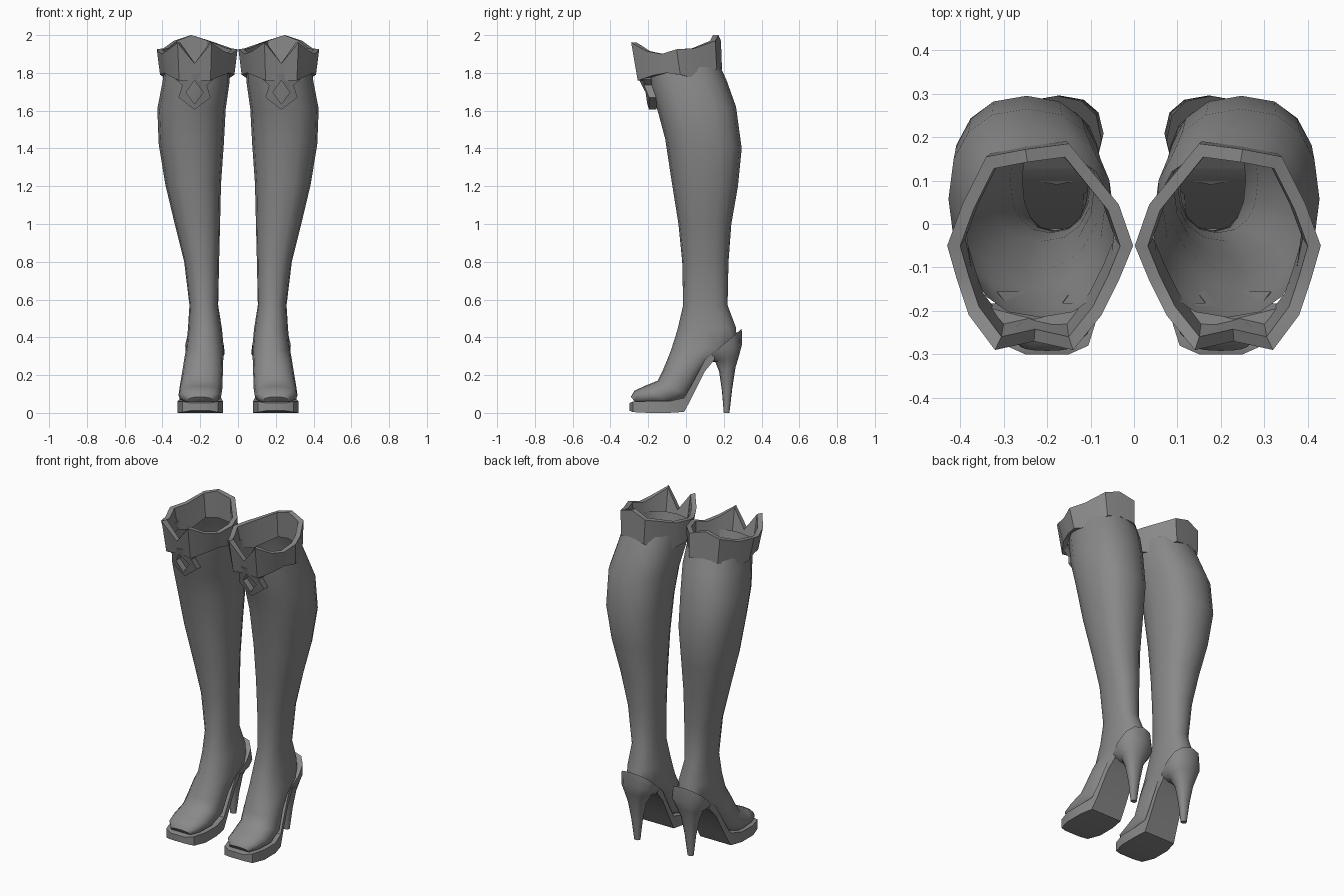
import bpy, bmesh, math

grey = bpy.data.materials.new("grey leather")
grey.diffuse_color = (0.25, 0.25, 0.25, 1)


def make(name, loops, cap_start=True, cap_end=True, wrap=False, smooth=50):
    """Skin closed loops of equal length; mirrored to make the pair."""
    bm = bmesh.new()
    rows = [[bm.verts.new(p) for p in loop] for loop in loops]
    n = len(rows[0])
    pairs = list(zip(rows, rows[1:]))
    if wrap:
        pairs.append((rows[-1], rows[0]))
    for a, b in pairs:
        for i in range(n):
            j = (i + 1) % n
            bm.faces.new((a[i], a[j], b[j], b[i]))
    if cap_start and not wrap:
        bm.faces.new(rows[0])
    if cap_end and not wrap:
        bm.faces.new(rows[-1])
    bmesh.ops.recalc_face_normals(bm, faces=bm.faces)
    me = bpy.data.meshes.new(name)
    bm.to_mesh(me)
    bm.free()
    me.materials.append(grey)
    ob = bpy.data.objects.new(name, me)
    bpy.context.collection.objects.link(ob)
    bpy.ops.object.select_all(action='DESELECT')
    ob.select_set(True)
    bpy.context.view_layer.objects.active = ob
    bpy.ops.object.shade_smooth_by_angle(angle=math.radians(smooth))
    mod = ob.modifiers.new("pair", 'MIRROR')
    mod.use_mirror_merge = False
    return ob


def ring(yf, zf, yb, zb, x0, x1, n=16, power=0.85):
    """Rounded tilted ring from a front point to a back point."""
    pts = []
    for i in range(n):
        a = 2 * math.pi * i / n
        c, s = math.cos(a), math.sin(a)
        c = math.copysign(abs(c) ** power, c)
        s = math.copysign(abs(s) ** power, s)
        t = (1 + s) / 2
        pts.append(((x0 + x1) / 2 + c * (x1 - x0) / 2,
                    yf + (yb - yf) * t, zf + (zb - zf) * t))
    return pts


# leg and foot: front y/z, back y/z, inner x, outer x
shaft = [
    (-.215, 1.84, .17, 1.86, .045, .385),
    (-.195, 1.74, .215, 1.76, .045, .40),
    (-.15, 1.60, .265, 1.62, .065, .427),
    (-.11, 1.45, .295, 1.40, .075, .42),
    (-.075, 1.22, .275, 1.20, .09, .385),
    (-.04, 1.00, .24, 1.00, .095, .335),
    (-.02, .80, .225, .80, .10, .285),
    (-.015, .57, .22, .57, .105, .257),
    (-.045, .44, .265, .45, .085, .265),
    (-.08, .33, .27, .35, .075, .275),
    (-.10, .28, .15, .285, .078, .285),
    (-.125, .22, .09, .22, .08, .295),
    (-.15, .17, .02, .09, .083, .31),
    (-.22, .142, -.08, .045, .088, .315),
    (-.272, .118, -.20, .045, .10, .30),
    (-.292, .085, -.26, .045, .135, .265),
]
make("boot_leg", [ring(*r) for r in shaft], cap_start=False)

# platform sole and arched shank: y, bottom z, top z, inner x, outer x
sole = [
    (-.30, .012, .052, .15, .25), (-.28, .004, .06, .105, .295),
    (-.20, 0, .062, .08, .32), (-.09, 0, .062, .08, .32),
    (-.01, .005, .08, .09, .30), (.025, .07, .14, .09, .29),
    (.10, .22, .28, .09, .275), (.15, .28, .32, .09, .265),
]
make("sole", [[(x0, y, b), (x1, y, b), (x1, y, t), (x0, y, t)]
              for y, b, t, x0, x1 in sole], smooth=35)

# heel counter tapering into the stiletto
heel = [
    (.09, .27, .295, .445, .075, .28), (.12, .27, .296, .36, .07, .275),
    (.155, .27, .28, .30, .10, .255), (.175, .22, .262, .24, .13, .235),
    (.19, .12, .245, .13, .15, .215), (.20, 0, .23, 0, .165, .20),
]
make("heel", [ring(*r, n=12) for r in heel])

# folded cuff: x, y, top z, bottom z, walked around the rim
rim = [
    (.23, -.27, 1.85, 1.76), (.32, -.29, 1.96, 1.76), (.38, -.21, 1.915, 1.785),
    (.407, -.13, 1.90, 1.80), (.43, -.05, 1.925, 1.79), (.395, .045, 1.93, 1.77),
    (.34, .155, 1.97, 1.82), (.25, .172, 2.0, 1.835), (.15, .185, 1.97, 1.82),
    (.035, .045, 1.93, 1.77), (.002, -.05, 1.925, 1.79), (.035, -.13, 1.90, 1.80),
    (.075, -.21, 1.915, 1.785), (.14, -.29, 1.96, 1.76),
]


def rim_loop(sx, sy, top, dy=0):
    return [(.215 + (x - .215) * sx, -.055 + (y + .055) * sy + dy,
             t if top else b) for x, y, t, b in rim]


make("cuff", [rim_loop(1, 1, True), rim_loop(.92, .94, False, .02),
              rim_loop(.80, .80, False, .02), rim_loop(.86, .87, True)],
     wrap=True, smooth=30)

# pointed emblem plate with a diamond opening
outer = [(0, 1.80), (.10, 1.80), (.10, 1.765), (.065, 1.735), (.085, 1.67), (0, 1.605)]
inner = [(0, 1.76), (.015, 1.74), (.03, 1.718), (.045, 1.697), (.03, 1.677), (0, 1.635)]


def plate(half, depth):
    full = half + [(-x, z) for x, z in half[-2:0:-1]]
    return [(.23 + x, -.195 - (z - 1.605) * .33 + .25 * abs(x) + depth, z)
            for x, z in full]


make("emblem", [plate(outer, 0), plate(inner, 0), plate(inner, .04),
                plate(outer, .04)], wrap=True, smooth=30)
